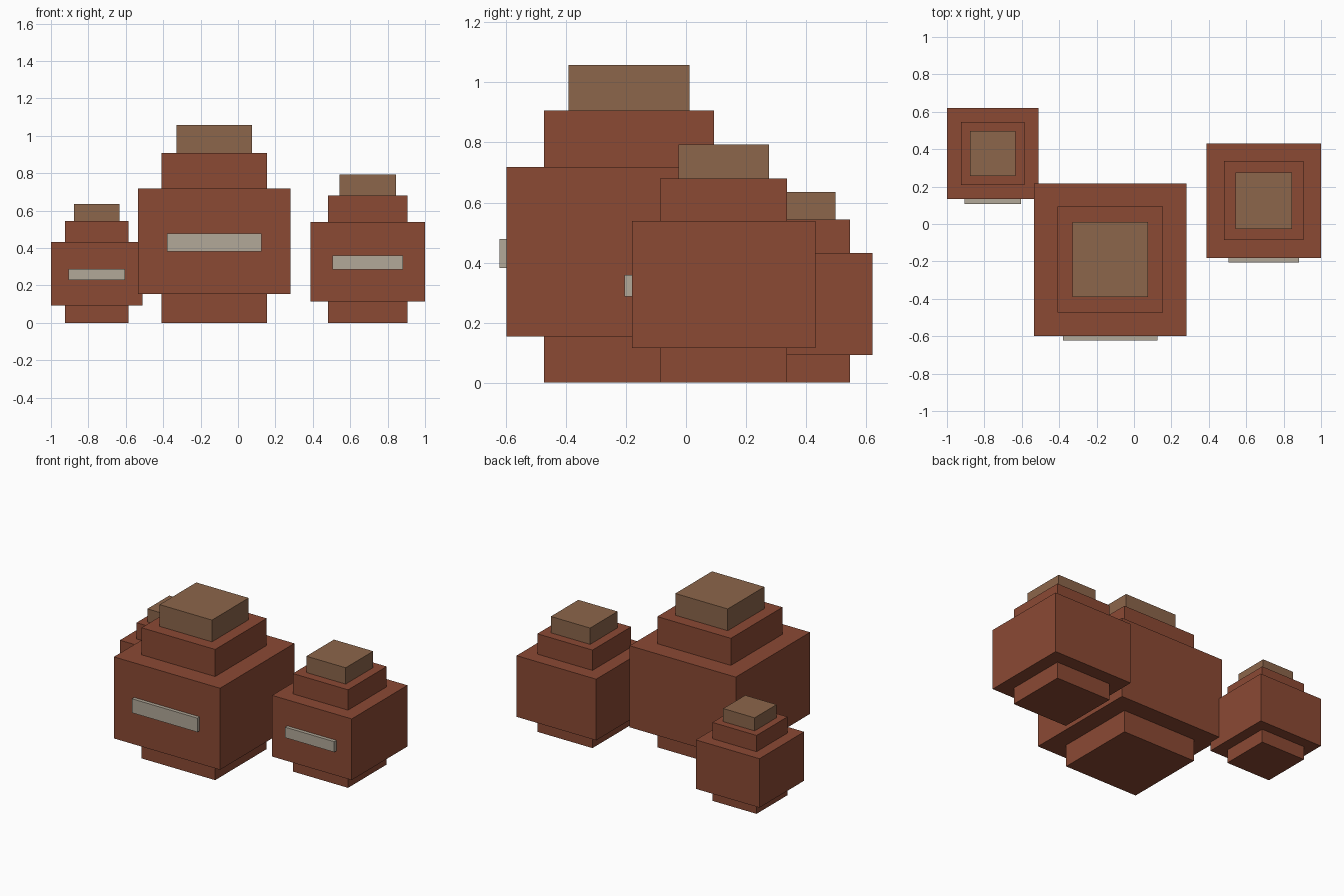
import bpy

if "Cube" in bpy.data.objects:
    bpy.data.objects.remove(bpy.data.objects["Cube"])


def make_material(name, color):
    m = bpy.data.materials.new(name)
    m.diffuse_color = (*color, 1)
    m.use_nodes = True
    m.node_tree.nodes["Principled BSDF"].inputs["Base Color"].default_value = m.diffuse_color
    return m


CLAY = make_material("terracotta", (0.258, 0.067, 0.034))
WOOD = make_material("brown lid", (0.262, 0.133, 0.070))
BAND = make_material("pale stone", (0.445, 0.392, 0.314))


def box(name, x, y, z, mat):
    """Box from (min, max) ranges on each axis."""
    bpy.ops.mesh.primitive_cube_add(
        size=1, location=[(a + b) / 2 for a, b in (x, y, z)])
    ob = bpy.context.object
    ob.name = name
    ob.scale = [b - a for a, b in (x, y, z)]
    bpy.ops.object.transform_apply(location=False, rotation=False, scale=True)
    ob.data.materials.append(mat)


# Stacked square tiers of the full-size jar: name, width, bottom, top, material
TIERS = [
    ("foot", 0.565, 0.0, 0.153, CLAY),
    ("body", 0.815, 0.153, 0.719, CLAY),
    ("neck", 0.565, 0.719, 0.907, CLAY),
    ("lid", 0.402, 0.907, 1.058, WOOD),
]


def jar(prefix, cx, cy, s):
    for name, w, z0, z1, mat in TIERS:
        h = w * s / 2
        box(f"{prefix}_jar_{name}", (cx - h, cx + h), (cy - h, cy + h),
            (z0 * s, z1 * s), mat)
    # Raised band on the front of the body
    front = cy - 0.815 * s / 2
    h = 0.503 * s / 2
    box(f"{prefix}_jar_band", (cx - h, cx + h), (front - 0.0245, front + 0.01),
        (0.382 * s, 0.479 * s), BAND)


jar("large", -0.127, -0.190, 1.0)
jar("medium", 0.694, 0.125, 0.75)
jar("small", -0.755, 0.377, 0.6)
